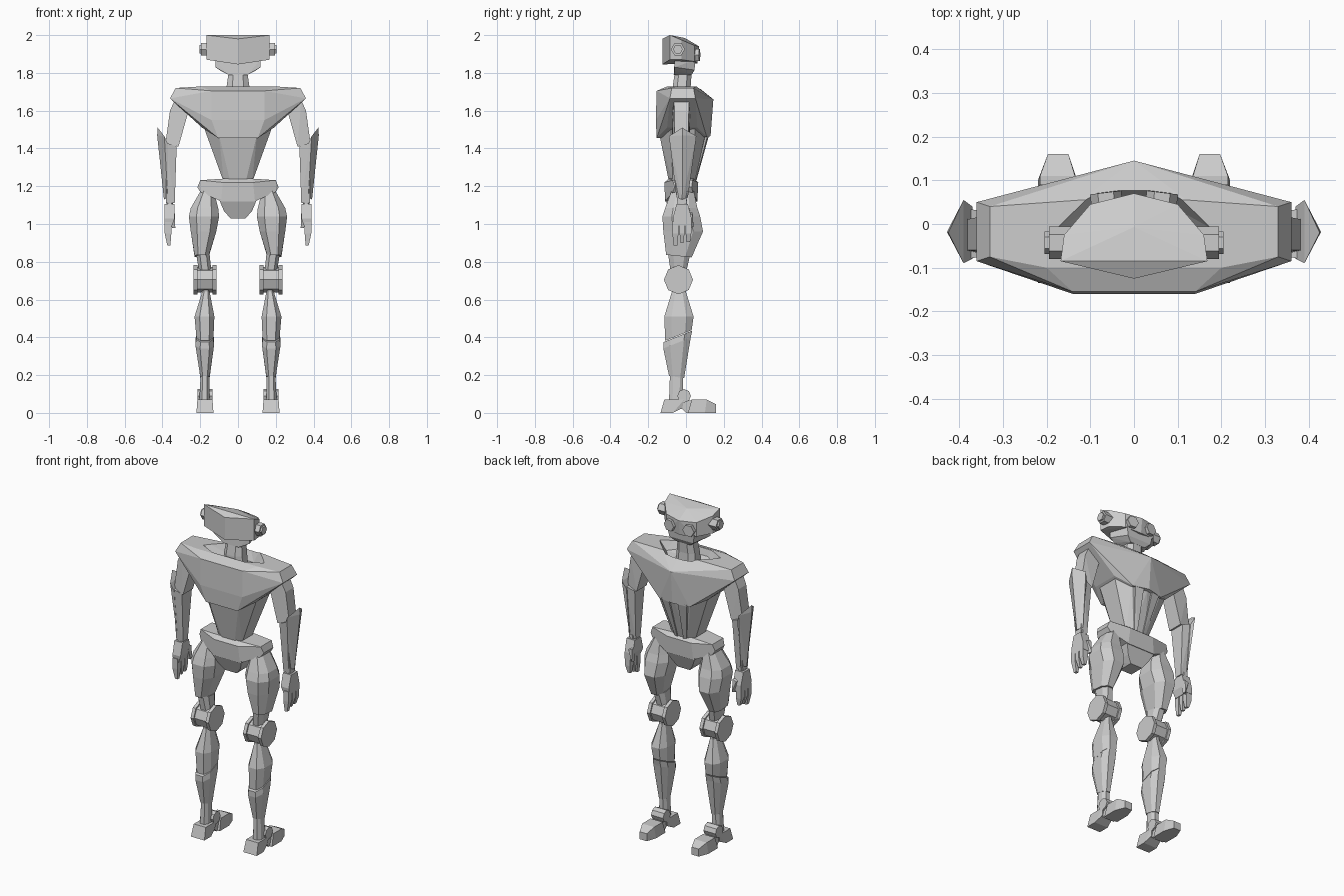
import bpy, bmesh, math
from mathutils import Vector

grey = bpy.data.materials.new("light grey")
grey.diffuse_color = (0.6, 0.6, 0.6, 1)


def finish(name, bm):
    bmesh.ops.recalc_face_normals(bm, faces=bm.faces)
    me = bpy.data.meshes.new(name)
    bm.to_mesh(me)
    bm.free()
    me.materials.append(grey)
    ob = bpy.data.objects.new(name, me)
    bpy.context.collection.objects.link(ob)
    return ob


def hull(name, pts, s=1, sym=False):
    """Faceted solid around points; sym adds the points mirrored in x."""
    pts = [(p[0] * s, p[1], p[2]) for p in pts]
    if sym:
        pts += [(-x, y, z) for x, y, z in pts if x]
    bm = bmesh.new()
    vs = [bm.verts.new(p) for p in pts]
    r = bmesh.ops.convex_hull(bm, input=vs)
    junk = [v for v in set(r["geom_interior"] + r["geom_unused"]) if isinstance(v, bmesh.types.BMVert)]
    bmesh.ops.delete(bm, geom=junk, context='VERTS')
    bmesh.ops.dissolve_limit(bm, angle_limit=0.03, verts=bm.verts, edges=bm.edges)
    return finish(name, bm)


def loft(name, sections, s=1):
    """Chamfered rectangles (z, x0, x1, y0, y1, tilt) joined bottom to top."""
    bm = bmesh.new()
    rings = []
    for z, x0, x1, y0, y1, t in sections:
        a, b = (x1 - x0) * 0.25, (y1 - y0) * 0.25
        xy = [(x0 + a, y0), (x1 - a, y0), (x1, y0 + b), (x1, y1 - b),
              (x1 - a, y1), (x0 + a, y1), (x0, y1 - b), (x0, y0 + b)]
        ym = (y0 + y1) / 2
        rings.append([bm.verts.new((x * s, y, z + (y - ym) * t)) for x, y in xy])
    for lo, hi in zip(rings, rings[1:]):
        for i in range(8):
            j = (i + 1) % 8
            bm.faces.new((lo[i], lo[j], hi[j], hi[i]))
    bm.faces.new(rings[0])
    bm.faces.new(rings[-1])
    return finish(name, bm)


def drum(name, a, b, r, n=6, r2=None):
    """Prism with n sides from a to b."""
    a, b = Vector(a), Vector(b)
    bm = bmesh.new()
    bmesh.ops.create_cone(bm, cap_ends=True, segments=n, radius1=r,
                          radius2=r2 or r, depth=(b - a).length)
    ob = finish(name, bm)
    ob.location = (a + b) / 2
    ob.rotation_euler = (b - a).to_track_quat('Z', 'X').to_euler()
    return ob


def prism(name, yz, x0, x1, s=1):
    """Side profile extruded along x."""
    bm = bmesh.new()
    f = bm.faces.new([bm.verts.new((x0 * s, y, z)) for y, z in yz])
    e = bmesh.ops.extrude_face_region(bm, geom=[f])
    bmesh.ops.translate(bm, vec=((x1 - x0) * s, 0, 0),
                        verts=[v for v in e["geom"] if isinstance(v, bmesh.types.BMVert)])
    return finish(name, bm)


# head: wide visor block, jaw, lenses and neck
hull("head", [(0, -.125, 1.98), (.168, -.085, 2.0), (.16, -.025, 1.975), (0, -.007, 1.985),
              (.1, .045, 1.945), (0, .07, 1.94), (.168, -.085, 1.87), (0, -.125, 1.845),
              (.16, -.025, 1.87), (.1, .045, 1.86), (0, .06, 1.85)], sym=True)
hull("jaw", [(.12, -.06, 1.87), (.12, -.06, 1.83), (.09, .05, 1.87), (.08, .045, 1.815),
             (.09, -.06, 1.81), (.05, -.065, 1.79), (.05, .03, 1.79)], sym=True)
loft("neck", [(1.62, -.07, .07, -.075, .03, 0), (1.73, -.06, .06, -.07, .025, 0),
              (1.8, -.05, .05, -.06, .03, 0)])
for s in (1, -1):
    drum("ear_lens", (s * .14, -.043, 1.925), (s * .195, -.043, 1.925), .037)
    drum("ear_lens_cap", (s * .19, -.043, 1.925), (s * .205, -.043, 1.925), .026)
    drum("eye_lens", (s * .06, .03, 1.895), (s * .065, .072, 1.895), .036)

# chest with sunken collar
chest = hull("chest", [(.14, -.155, 1.705), (.2, -.1, 1.728), (.33, -.075, 1.72), (.33, .04, 1.72),
                       (.12, .055, 1.728), (.09, .12, 1.665), (0, .145, 1.66), (0, .06, 1.728),
                       (.36, -.085, 1.665), (.36, .05, 1.665), (.14, -.16, 1.55), (.19, -.1, 1.51),
                       (.105, -.155, 1.455), (.19, .06, 1.51), (.1, .11, 1.46), (0, .13, 1.465)], sym=True)
cutter = hull("collar_cutter", [(.23, -.04, 1.76), (.1, .085, 1.76), (0, .1, 1.76), (.12, -.1, 1.76),
                                (.16, -.04, 1.675), (.07, .05, 1.66), (.09, -.08, 1.69)], sym=True)
cutter.hide_render = True
cutter.hide_viewport = True
cut = chest.modifiers.new("collar", 'BOOLEAN')
cut.operation = 'DIFFERENCE'
cut.object = cutter

# abdomen and front ribs
hull("abdomen", [(.18, -.08, 1.51), (.18, .05, 1.51), (.1, -.14, 1.47), (.1, .1, 1.47), (0, .115, 1.47),
                 (.075, -.07, 1.22), (.04, -.09, 1.22), (.075, .02, 1.22), (.04, .045, 1.22)], sym=True)
for s in (1, -1):
    hull("belly_rib", [(.03, .1, 1.47), (.085, .1, 1.47), (.03, .122, 1.47), (.085, .115, 1.47),
                       (.02, .03, 1.23), (.04, .03, 1.23), (.02, .055, 1.23), (.04, .05, 1.23)], s)

# pelvis: belt wedge with crotch piece
hull("pelvis", [(.075, -.09, 1.24), (.075, .04, 1.24), (.2, -.07, 1.232), (.2, .035, 1.232),
                (.215, -.06, 1.195), (.215, .03, 1.195), (.2, -.07, 1.17), (.2, .035, 1.17),
                (.08, -.115, 1.22), (.08, .065, 1.22), (.09, -.11, 1.12), (.09, .06, 1.12)], sym=True)
hull("crotch", [(.1, -.11, 1.13), (.1, .06, 1.13), (.075, -.085, 1.07), (.04, -.07, 1.03),
                (.04, .02, 1.03), (.07, .035, 1.07)], sym=True)

for s in (1, -1):
    # leg
    loft("thigh", [(.83, .155, .23, -.105, .03, -.1), (.96, .115, .25, -.12, .09, 0),
                   (1.04, .1, .26, -.125, .075, 0), (1.085, .105, .25, -.11, .06, 0),
                   (1.18, .13, .195, -.075, .04, 0)], s)
    loft("thigh_lower", [(.74, .14, .205, -.08, .0, 0), (.835, .15, .22, -.095, .02, -.1)], s)
    drum("knee", (s * .125, -.04, .705), (s * .225, -.04, .705), .068, 8)
    for x in (.115, .215):
        drum("knee_cap", (s * x, -.04, .705), (s * (x + .02), -.04, .705), .077, 8)
    loft("calf", [(.41, .13, .22, -.11, .03, .4), (.51, .125, .23, -.115, .04, 0),
                  (.64, .15, .19, -.075, 0, 0), (.68, .15, .19, -.075, 0, 0)], s)
    loft("shin", [(.19, .15, .2, -.09, -.01, -.15), (.37, .127, .225, -.12, .025, .4),
                  (.405, .13, .222, -.12, .033, .4)], s)
    loft("ankle", [(.06, .15, .205, -.09, -.015, 0), (.2, .152, .198, -.085, -.015, 0)], s)

    # foot: heel, arch and toe
    hull("heel", [(.13, -.135, 0), (.22, -.135, 0), (.135, -.115, .07), (.215, -.115, .07),
                  (.13, -.07, 0), (.22, -.07, 0), (.135, -.01, .07), (.215, -.01, .07),
                  (.14, -.02, .025), (.21, -.02, .025)], s)
    prism("arch", [(-.06, .015), (-.05, .065), (.06, .065), (.06, 0), (.0, 0), (-.02, .022)], .145, .205, s)
    hull("toe", [(x, y, 0) for x, y in ((.13, .01), (.22, .01), (.13, .1), (.22, .1), (.15, .16), (.197, .16))]
         + [(x, y, z) for x, y, z in ((.135, .03, .07), (.215, .03, .07), (.135, .11, .07),
                                      (.215, .11, .07), (.15, .16, .045), (.197, .16, .045))], s)
    drum("ankle_joint", (s * .135, -.01, .09), (s * .215, -.01, .09), .036, 8)

    # arm
    hull("upper_arm", [(.25, -.07, 1.64), (.25, .02, 1.64), (.335, -.065, 1.655), (.335, .015, 1.655),
                       (.36, -.06, 1.6), (.36, .015, 1.6), (.315, -.075, 1.41), (.315, .02, 1.41),
                       (.385, -.06, 1.42), (.385, .01, 1.42)], s)
    hull("forearm", [(.325, -.07, 1.41), (.325, .025, 1.41), (.38, -.08, 1.43), (.38, .035, 1.43),
                     (.335, -.045, 1.11), (.335, .0, 1.11), (.38, -.045, 1.11), (.38, .0, 1.11)], s)
    hull("forearm_blade", [(.425, -.02, 1.51), (.428, -.018, 1.47), (.39, -.09, 1.465), (.39, .055, 1.465),
                           (.37, -.08, 1.42), (.37, .04, 1.42), (.392, -.02, 1.13),
                           (.372, -.05, 1.14), (.372, .01, 1.14)], s)

    # hand with fingers and thumb
    loft("wrist", [(1.07, .345, .378, -.045, .005, 0), (1.13, .345, .378, -.045, .005, 0)], s)
    hull("palm", [(.335, -.05, 1.105), (.39, -.05, 1.105), (.335, .01, 1.105), (.39, .01, 1.105),
                  (.335, -.07, 1.03), (.388, -.07, 1.03), (.335, .03, 1.03), (.388, .03, 1.03),
                  (.35, -.065, .99), (.388, -.065, .99), (.35, .03, .99), (.388, .03, .99)], s)
    for y0, y1, tip in ((-.072, -.04, .885), (-.034, -.008, .9), (-.002, .028, .905)):
        hull("finger", [(x, y, 1.01) for x in (.353, .388) for y in (y0, y1)]
             + [(x, y, .95) for x in (.353, .388) for y in (y0, y1)]
             + [(x, y, tip) for x in (.358, .374) for y in (y0 + .006, y1 - .006)], s)
    hull("thumb", [(.335, .0, 1.06), (.365, .0, 1.06), (.335, .035, 1.06), (.36, .035, 1.05),
                   (.332, .02, .98), (.35, .02, .98), (.335, .04, .985)], s)
